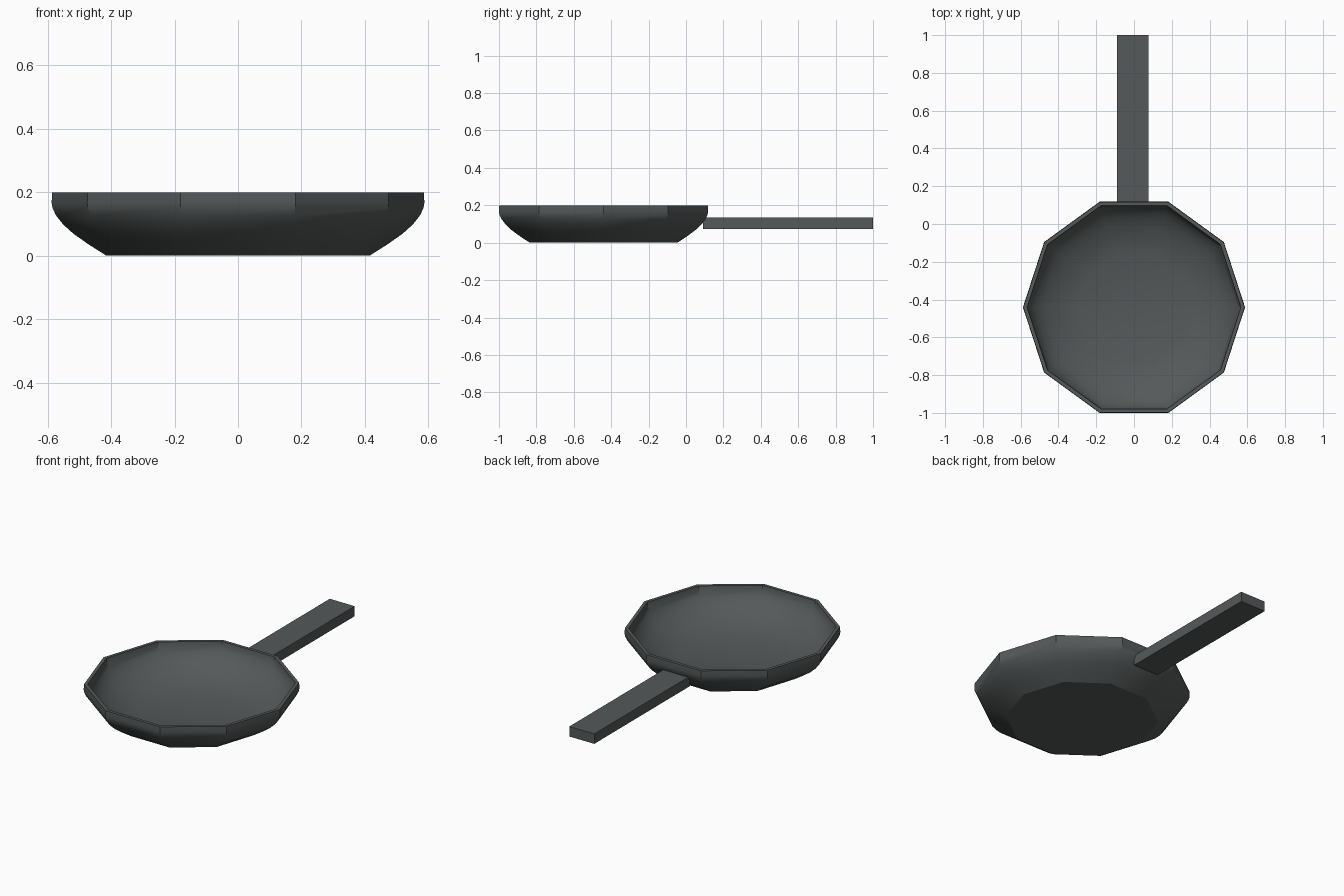
import bpy, bmesh, math

if "Cube" in bpy.data.objects:
    bpy.data.objects.remove(bpy.data.objects["Cube"])

iron = bpy.data.materials.new("dark iron grey")
iron.diffuse_color = (0.09, 0.1, 0.1, 1)
iron.use_nodes = True
iron.node_tree.nodes["Principled BSDF"].inputs["Base Color"].default_value = iron.diffuse_color
SIDES, CY = 10, -0.441


def finish(bm, name, angle=None):
    bmesh.ops.recalc_face_normals(bm, faces=bm.faces)
    me = bpy.data.meshes.new(name)
    bm.to_mesh(me)
    bm.free()
    me.materials.append(iron)
    ob = bpy.data.objects.new(name, me)
    bpy.context.collection.objects.link(ob)
    if angle:
        bpy.ops.object.select_all(action='DESELECT')
        ob.select_set(True)
        bpy.context.view_layer.objects.active = ob
        bpy.ops.object.shade_smooth_by_angle(angle=math.radians(angle))
    return ob


# Pan body: outer wall, rim and inner bowl lofted through ten-sided rings
profile = [(0.415, 0), (0.472, 0.036), (0.52, 0.07), (0.552, 0.099), (0.574, 0.127),
           (0.585, 0.15), (0.588, 0.168), (0.586, 0.2),
           (0.566, 0.2), (0.562, 0.175), (0.55, 0.15), (0.528, 0.122),
           (0.495, 0.095), (0.445, 0.067), (0.38, 0.041), (0.302, 0.02)]
bm = bmesh.new()
rings = []
for r, z in profile:
    rings.append([bm.verts.new((r * math.cos(2 * math.pi * i / SIDES),
                                CY + r * math.sin(2 * math.pi * i / SIDES), z))
                  for i in range(SIDES)])
for a, b in zip(rings, rings[1:]):
    for i in range(SIDES):
        j = (i + 1) % SIDES
        bm.faces.new((a[i], a[j], b[j], b[i]))
bm.faces.new(rings[0][::-1])   # underside
bm.faces.new(rings[-1])        # cooking surface
finish(bm, "pan_body", 30)

# Handle: plain flat bar
bm = bmesh.new()
bmesh.ops.create_cube(bm, size=1)
for v in bm.verts:
    v.co.x = -0.007 + v.co.x * 0.166
    v.co.y = 0.546 + v.co.y * 0.908
    v.co.z = 0.104 + v.co.z * 0.06
finish(bm, "handle")
